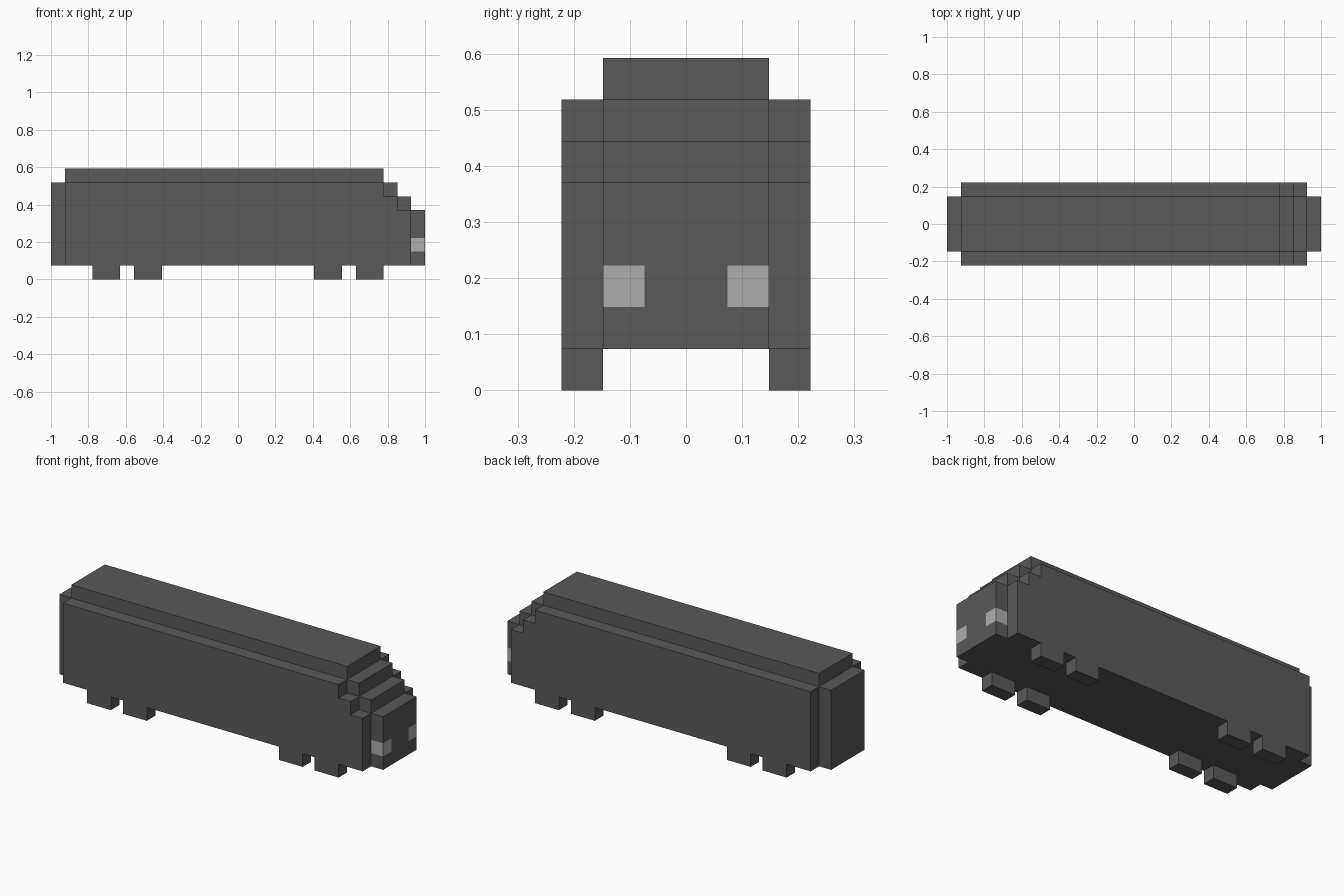
import bpy
import bmesh

U = 2 / 27  # one block of the model

cube = bpy.data.objects.get("Cube")
if cube:
    bpy.data.objects.remove(cube, do_unlink=True)


def make_material(name, value):
    mat = bpy.data.materials.new(name)
    color = (value, value, value, 1)
    mat.diffuse_color = color
    mat.use_nodes = True
    mat.node_tree.nodes["Principled BSDF"].inputs["Base Color"].default_value = color
    return mat


dark_grey = make_material("dark grey", 0.100)
light_grey = make_material("light grey", 0.423)


def finish(name, bm, mats=(dark_grey,), mirror=False):
    bmesh.ops.recalc_face_normals(bm, faces=bm.faces)
    mesh = bpy.data.meshes.new(name)
    bm.to_mesh(mesh)
    bm.free()
    for mat in mats:
        mesh.materials.append(mat)
    obj = bpy.data.objects.new(name, mesh)
    bpy.context.collection.objects.link(obj)
    if mirror:
        mod = obj.modifiers.new("Mirror", 'MIRROR')
        mod.use_axis = (False, True, False)
        mod.use_mirror_merge = False
    return obj


def prism(profile, y0, y1):
    """Extrude an x-z profile, given in blocks, from y0 to y1."""
    bm = bmesh.new()
    face = bm.faces.new([bm.verts.new((x * U, y0 * U, z * U)) for x, z in profile])
    ext = bmesh.ops.extrude_face_region(bm, geom=[face])["geom"]
    verts = [v for v in ext if isinstance(v, bmesh.types.BMVert)]
    bmesh.ops.translate(bm, verts=verts, vec=(0, (y1 - y0) * U, 0))
    return bm


def rect(x0, x1, z0, z1):
    return [(x0, z0), (x1, z0), (x1, z1), (x0, z1)]


def stepped(back, top):
    """Body outline with a stepped front, starting at the given roof height."""
    pts = [(back, 1), (12.5, 1)]
    for step in range(2, -1, -1):
        x, z = 10.5 + step, top - step
        pts += [(x, z)] if step == 0 else [(x, z), (x - 1, z)]
    return pts + [(back, top)]


# Central body with raised roof, and the narrower rear end
finish("body_core", prism(stepped(-12.5, 8), -2, 2))
finish("rear_end", prism(rect(-13.5, -12.5, 1, 7), -2, 2))

# Side panels
finish("side_panels", prism(stepped(-12.5, 7), -3, -2), mirror=True)

# Nose with headlights cut into its two corners
bm = prism(rect(12.5, 13.5, 1, 5), -2, 2)
for axis, place in ((1, -1), (1, 1), (2, 2), (2, 3)):
    point, normal = [0, 0, 0], [0, 0, 0]
    point[axis], normal[axis] = place * U, 1
    bmesh.ops.bisect_plane(bm, geom=bm.verts[:] + bm.edges[:] + bm.faces[:],
                           plane_co=point, plane_no=normal)
for face in bm.faces:
    center = face.calc_center_median() / U
    if abs(center.y) > 1 and 2 < center.z < 3:
        face.material_index = 1
finish("nose", bm, (dark_grey, light_grey))

# Wheels, two pairs at each end
for number, x in enumerate((-10.5, -7.5, 5.5, 8.5), 1):
    finish(f"wheel_pair_{number}", prism(rect(x, x + 2, 0, 1), -3, -2), mirror=True)
